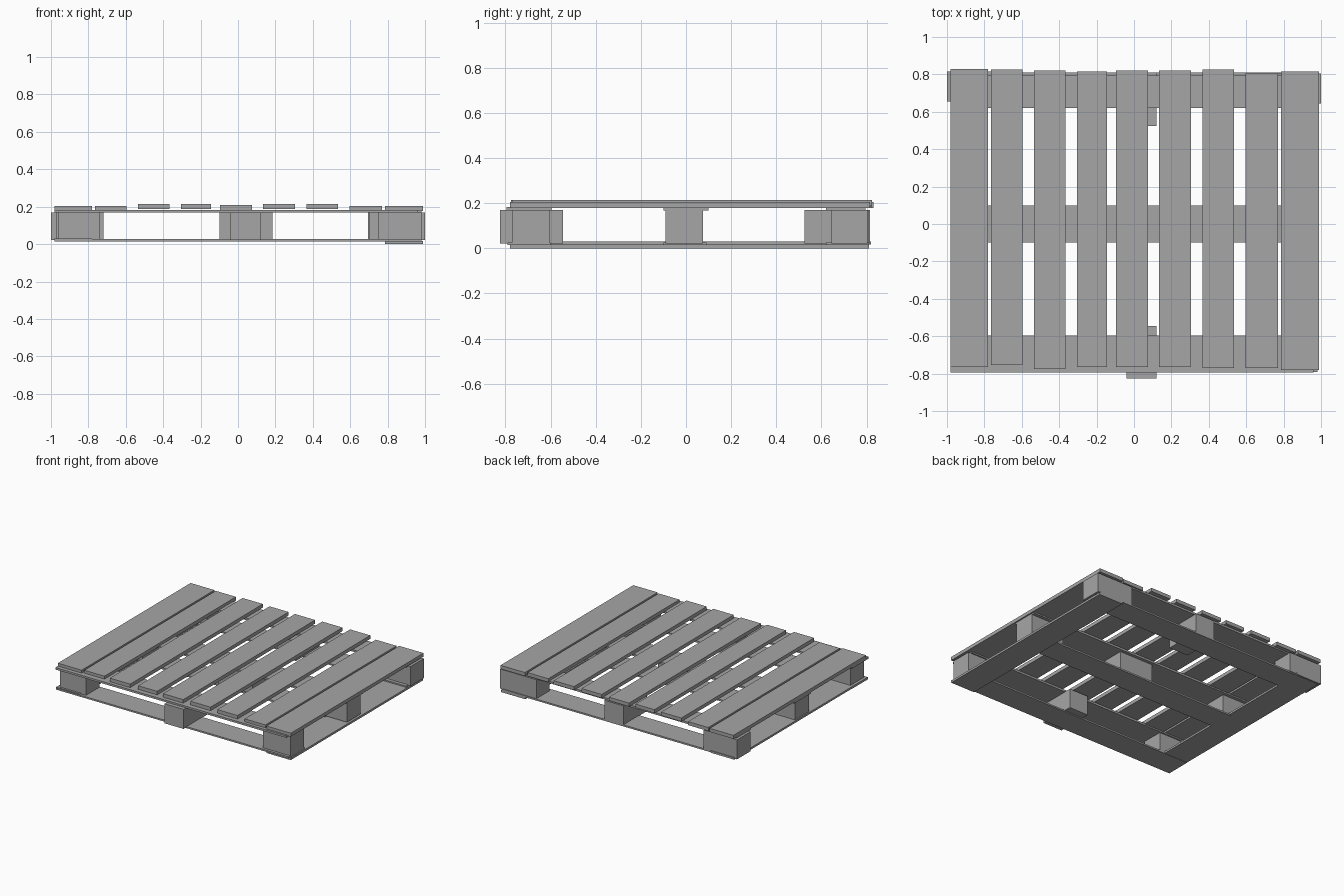
import bpy
import bmesh
from mathutils import Matrix, Vector

cube = bpy.data.objects.get("Cube")
if cube:
    bpy.data.objects.remove(cube, do_unlink=True)

# Single weathered wood colour
wood = bpy.data.materials.new("grey_wood")
wood.use_nodes = True
colour = (0.38, 0.38, 0.38, 1)
wood.diffuse_color = colour
wood.node_tree.nodes["Principled BSDF"].inputs["Base Color"].default_value = colour


def board(name, xs, ys, zs):
    """Flat-faced box spanning the given ranges."""
    spans = (xs, ys, zs)
    size = Vector([b - a for a, b in spans])
    centre = Vector([(a + b) / 2 for a, b in spans])
    bm = bmesh.new()
    bmesh.ops.create_cube(bm, size=1, matrix=Matrix.Translation(centre) @ Matrix.Diagonal(size.to_4d()))
    mesh = bpy.data.meshes.new(name)
    bm.to_mesh(mesh)
    bm.free()
    mesh.materials.append(wood)
    obj = bpy.data.objects.new(name, mesh)
    bpy.context.collection.objects.link(obj)
    return obj


# Deck slats, unevenly laid: left x, right x, front y, back y, top z
slats = [
    (-0.98, -0.78, -0.765, 0.83, 0.205),
    (-0.765, -0.595, -0.755, 0.825, 0.205),
    (-0.535, -0.365, -0.775, 0.82, 0.214),
    (-0.305, -0.145, -0.765, 0.815, 0.214),
    (-0.095, 0.075, -0.765, 0.82, 0.21),
    (0.135, 0.305, -0.765, 0.82, 0.214),
    (0.365, 0.535, -0.77, 0.825, 0.214),
    (0.595, 0.77, -0.77, 0.805, 0.205),
    (0.785, 0.99, -0.78, 0.815, 0.205),
]
for i, (x0, x1, y0, y1, top) in enumerate(slats, 1):
    board(f"deck_slat_{i}", (x0, x1), (y0, y1), (top - 0.027, top))

# Thin cross boards under the deck
upper = (0.168, 0.183)
board("front_cross_board", (-0.98, 0.96), (-0.795, -0.595), upper)
board("middle_cross_board", (-0.98, 0.98), (-0.1, 0.1), upper)
board("back_cross_board", (-0.98, 0.98), (0.62, 0.795), upper)

# Spacer blocks, three rows of three
height = (0.022, 0.17)
blocks = {
    "front_left": ((-0.96, -0.74), (-0.77, -0.605)),
    "front_middle": ((-0.04, 0.12), (-0.825, -0.545)),
    "front_right": ((0.75, 0.98), (-0.77, -0.605)),
    "side_left": ((-0.97, -0.74), (-0.09, 0.075)),
    "centre": ((-0.1, 0.185), (-0.09, 0.075)),
    "side_right": ((0.7, 0.98), (-0.09, 0.075)),
    "back_left": ((-1, -0.72), (0.655, 0.815)),
    "back_middle": ((-0.04, 0.12), (0.525, 0.81)),
    "back_right": ((0.695, 1), (0.645, 0.805)),
}
for name, (xs, ys) in blocks.items():
    board(name + "_block", xs, ys, height)

# Base frame: runners along both sides, bridged by three boards
board("left_base_board", (-0.98, -0.78), (-0.785, 0.82), (0.016, 0.031))
board("right_base_board", (0.785, 0.99), (-0.78, 0.81), (0, 0.016))
lower = (0.014, 0.026)
board("front_base_board", (-0.98, 0.98), (-0.79, -0.6), lower)
board("middle_base_board", (-0.8, 0.8), (-0.1, 0.09), lower)
board("back_base_board", (-0.97, 0.98), (0.62, 0.81), lower)
